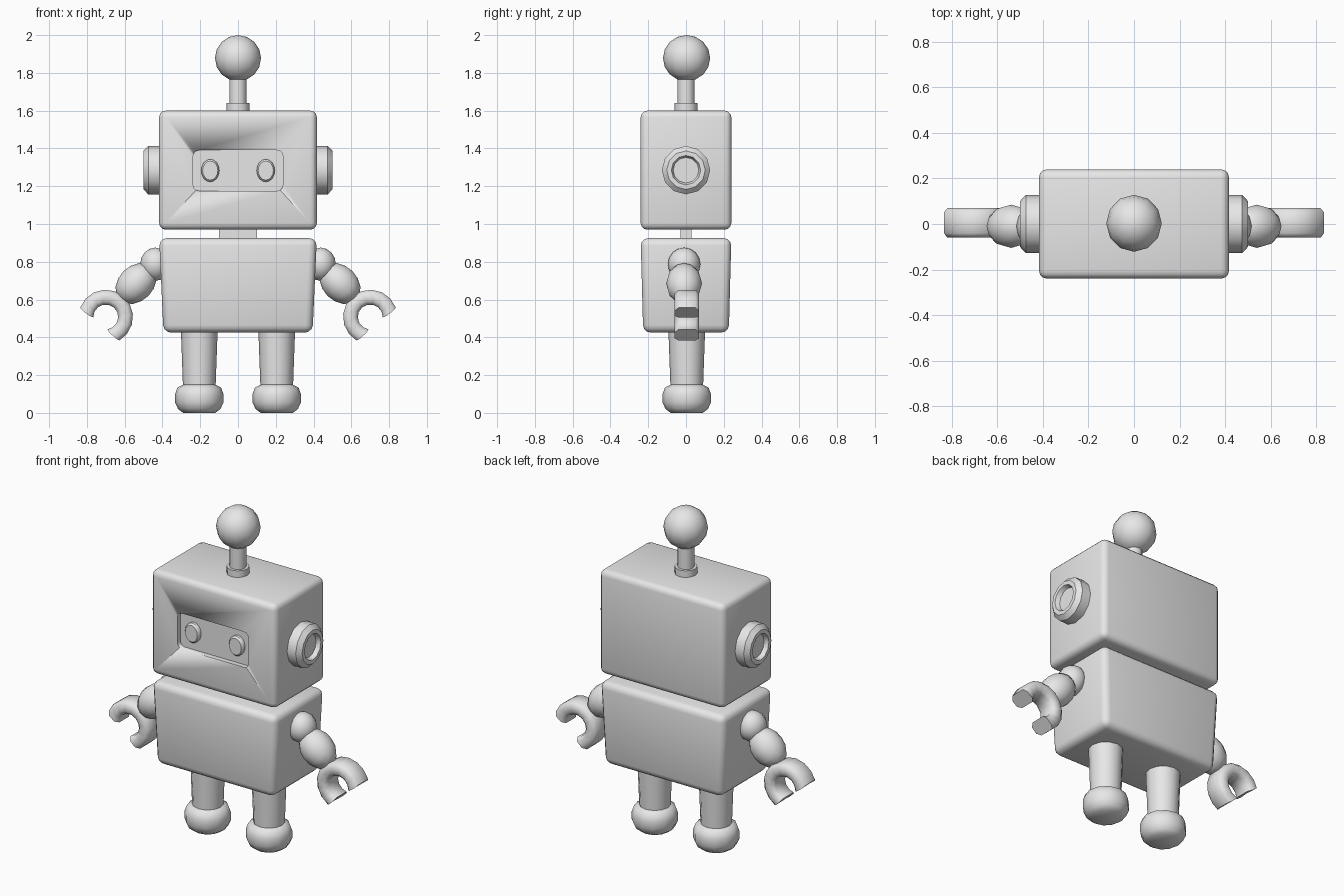
import bpy, bmesh, math
from mathutils import Matrix, Vector

if "Cube" in bpy.data.objects:
    bpy.data.objects.remove(bpy.data.objects["Cube"], do_unlink=True)

grey = bpy.data.materials.new("light_grey")
grey.use_nodes = True
COLOUR = (0.8, 0.8, 0.8, 1)
grey.diffuse_color = COLOUR
grey.node_tree.nodes["Principled BSDF"].inputs["Base Color"].default_value = COLOUR


def finish(name, bm, angle=40):
    """Turn a bmesh into a smooth object with sharp edges kept."""
    bmesh.ops.recalc_face_normals(bm, faces=bm.faces)
    mesh = bpy.data.meshes.new(name)
    bm.to_mesh(mesh)
    bm.free()
    mesh.materials.append(grey)
    mesh.shade_smooth()
    mesh.set_sharp_from_angle(angle=math.radians(angle))
    obj = bpy.data.objects.new(name, mesh)
    bpy.context.collection.objects.link(obj)
    return obj


def box(name, size, centre, bevel=0, taper=1, only_y=False):
    """Rounded box; taper scales the bottom, only_y rounds edges along y."""
    bm = bmesh.new()
    bmesh.ops.create_cube(bm, size=1)
    for v in bm.verts:
        k = taper if v.co.z < 0 else 1
        v.co = Vector((v.co.x * size[0] * k, v.co.y * size[1] * k, v.co.z * size[2]))
    if bevel:
        edges = [e for e in bm.edges if not only_y
                 or abs(e.verts[0].co.y - e.verts[1].co.y) > 0.01]
        bmesh.ops.bevel(bm, geom=edges, offset=bevel, segments=3,
                        profile=0.5, affect='EDGES')
    bmesh.ops.translate(bm, verts=bm.verts, vec=centre)
    return finish(name, bm)


def lathe(name, profile, matrix, sides=12, angle=40):
    """Spin (radius, height) pairs about local z and cap both ends."""
    bm = bmesh.new()
    rings = []
    for r, h in profile:
        rings.append([bm.verts.new((r * math.cos(math.tau * i / sides),
                                    r * math.sin(math.tau * i / sides), h))
                      for i in range(sides)])
    for a, b in zip(rings, rings[1:]):
        for i in range(sides):
            j = (i + 1) % sides
            bm.faces.new((a[i], a[j], b[j], b[i]))
    bm.faces.new(rings[0])
    bm.faces.new(rings[-1])
    bm.transform(matrix)
    return finish(name, bm, angle)


def ellipsoid(name, radii, centre, turn=0):
    """Low-poly sphere, stretched and turned about y."""
    bm = bmesh.new()
    bmesh.ops.create_uvsphere(bm, u_segments=12, v_segments=8, radius=1)
    bm.transform(Matrix.Translation(centre) @ Matrix.Rotation(turn, 4, 'Y')
                 @ Matrix.Diagonal((*radii, 1)))
    return finish(name, bm)


def claw(name, side):
    """C-shaped gripper swept round an arc, with slanted tips."""
    centre, radius, half_w, half_d, cut = Vector((0.70, 0.005, 0.508)), 0.105, 0.039, 0.065, 0.02
    section = [(half_w, half_d - cut), (half_w - cut, half_d)]
    section += [(-a, b) for a, b in reversed(section)]
    section += [(-a, -b) for a, b in section]
    bm = bmesh.new()
    rings = []
    steps = 10
    for i in range(steps + 1):
        ring = []
        for dr, dy in section:
            spread = math.radians(121 - 11 * dr / half_w)
            a = math.radians(130) + spread * (2 * i / steps - 1)
            r = radius + dr
            ring.append(bm.verts.new((side * (centre.x + r * math.cos(a)),
                                      centre.y + dy, centre.z + r * math.sin(a))))
        rings.append(ring)
    for a, b in zip(rings, rings[1:]):
        for i in range(len(section)):
            j = (i + 1) % len(section)
            bm.faces.new((a[i], a[j], b[j], b[i]))
    bm.faces.new(rings[0])
    bm.faces.new(rings[-1])
    return finish(name, bm, 50)


# Head with a recessed face panel
head = box("head", (0.835, 0.48, 0.63), (0, 0, 1.285), 0.035)
cutter = box("face_cutter", (0.475, 0.06, 0.215), (0, -0.24, 1.283), 0.03, only_y=True)
cutter.hide_render = True
cut = head.modifiers.new("face_recess", 'BOOLEAN')
cut.operation = 'DIFFERENCE'
cut.solver = 'EXACT'
cut.object = cutter
graph = bpy.context.evaluated_depsgraph_get()
carved = bpy.data.meshes.new_from_object(head.evaluated_get(graph))
head.modifiers.clear()
head.data = carved
bpy.data.objects.remove(cutter, do_unlink=True)

# Neck and tapered body
box("neck", (0.2, 0.06, 0.12), (0, 0, 0.945))
box("body", (0.835, 0.48, 0.5), (0, 0, 0.675), 0.04, taper=0.945)

# Antenna
lathe("antenna_base", [(0.062, 1.59), (0.062, 1.64)], Matrix.Identity(4))
lathe("antenna_rod", [(0.046, 1.62), (0.046, 1.8)], Matrix.Identity(4))
ellipsoid("antenna_ball", (0.122, 0.125, 0.122), (0, 0.003, 1.878))

for side, label in ((1, "left"), (-1, "right")):
    # Eye discs, oval, facing forward
    forward = Matrix.Rotation(math.pi / 2, 4, 'X')
    lathe(label + "_eye", [(1, 0), (1, 0.022), (0.84, 0.032)],
          Matrix.Translation((side * 0.147, -0.205, 1.283)) @ forward
          @ Matrix.Diagonal((0.048, 0.06, 1, 1)), sides=16)

    # Ear discs with a shallow round dish
    outward = Matrix.Rotation(side * math.pi / 2, 4, 'Y')
    lathe(label + "_ear", [(0.128, 0.40), (0.128, 0.475), (0.102, 0.5),
                           (0.078, 0.5), (0.068, 0.475)],
          Matrix.Translation((0, 0, 1.285)) @ outward)

    # Arm
    ellipsoid(label + "_shoulder", (0.08, 0.086, 0.088), (side * 0.438, -0.01, 0.787))
    ellipsoid(label + "_forearm", (0.123, 0.095, 0.093),
              (side * 0.54, -0.01, 0.685), side * math.pi / 4)
    claw(label + "_claw", side)

    # Leg and foot
    place = Matrix.Translation((side * 0.205, 0.004, 0))
    lathe(label + "_leg", [(0.085, 0.1), (0.098, 0.46)], place)
    lathe(label + "_foot", [(0.085, 0), (0.112, 0.02), (0.128, 0.055), (0.128, 0.1),
                            (0.115, 0.135), (0.085, 0.15)], place, angle=60)
